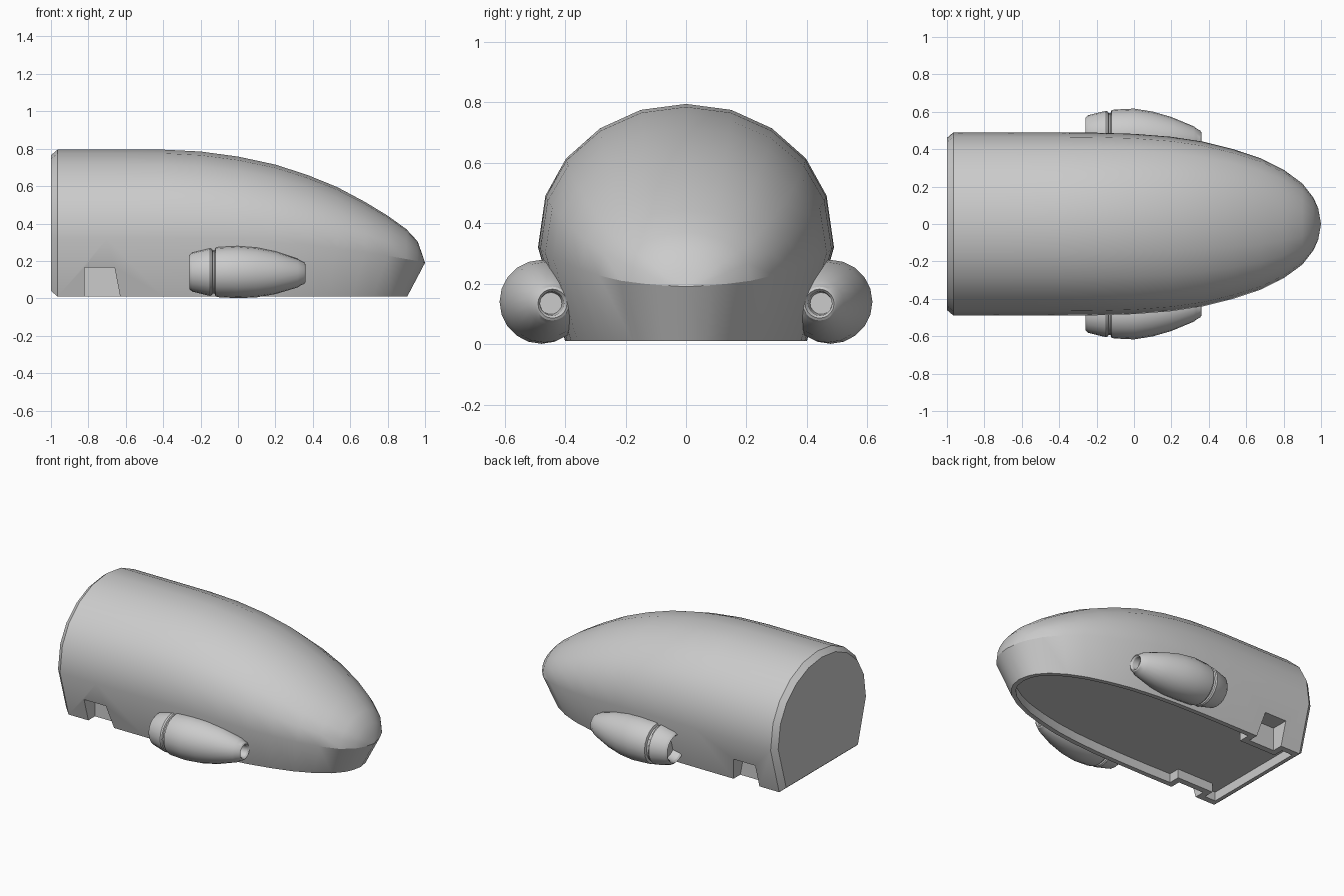
import bpy, bmesh, math

if "Cube" in bpy.data.objects:
    bpy.data.objects.remove(bpy.data.objects["Cube"])

# Hull stations: x, half width, crease height, roof height
STATIONS = [(-0.965, .49, .32, .795), (-0.7, .49, .32, .795), (-0.4, .49, .32, .795),
            (-0.2, .488, .32, .785), (0, .482, .315, .758), (.2, .466, .302, .715),
            (.37, .44, .285, .66), (.53, .40, .267, .595), (.68, .35, .247, .515),
            (.80, .29, .228, .442), (.90, .217, .21, .37), (.96, .14, .2, .305),
            (.985, .083, .195, .235), (1, 0, .19, .19)]
# Dome section, as fractions of half width and of roof rise
DOME = [(1, 0), (.95, .36), (.81, .62), (.58, .83), (.306, .958), (0, 1)]
FLOOR = .01


def finish(bm, name):
    bmesh.ops.remove_doubles(bm, verts=bm.verts, dist=1e-5)
    bmesh.ops.recalc_face_normals(bm, faces=bm.faces)
    me = bpy.data.meshes.new(name)
    bm.to_mesh(me)
    bm.free()
    ob = bpy.data.objects.new(name, me)
    bpy.context.collection.objects.link(ob)
    return ob


def select(ob):
    bpy.ops.object.select_all(action='DESELECT')
    ob.select_set(True)
    bpy.context.view_layer.objects.active = ob


def smooth(ob, angle=30):
    select(ob)
    bpy.ops.object.shade_smooth_by_angle(angle=math.radians(angle))


def loft(bm, rings):
    rows = [[bm.verts.new(p) for p in r] for r in rings]
    n = len(rows[0])
    for a, b in zip(rows, rows[1:]):
        for i in range(n):
            j = (i + 1) % n
            bm.faces.new((a[i], a[j], b[j], b[i]))
    return rows


def prism(name, pts, offset):
    bm = bmesh.new()
    f = bm.faces.new([bm.verts.new(p) for p in pts])
    top = bmesh.ops.extrude_face_region(bm, geom=[f])
    bmesh.ops.translate(bm, vec=offset,
                        verts=[v for v in top['geom'] if isinstance(v, bmesh.types.BMVert)])
    ob = finish(bm, name)
    ob.hide_render = True
    return ob


def cut(target, cutter):
    select(target)
    m = target.modifiers.new('cut', 'BOOLEAN')
    m.operation = 'DIFFERENCE'
    m.solver = 'EXACT'
    m.object = cutter
    bpy.ops.object.modifier_apply(modifier=m.name)
    bpy.data.objects.remove(cutter)


def bottom_x(x):
    return x if x < -.2 else -.2 + (x + .2) * 1.105 / 1.2


def section(x, w, zc, zt):
    half = [(bottom_x(x), w * .4 / .49, FLOOR)]
    half += [(x, w * u, zc + (zt - zc) * v) for u, v in DOME]
    return half + [(px, -py, pz) for px, py, pz in reversed(half[:-1])]


# Hull: lofted dome and tapered skirt with a chamfered flat tail
rings = [section(*s) for s in STATIONS]
tail = [(-1, y * .94, .04 + (z - FLOOR) * .725 / .785) for _, y, z in rings[0]]
bm = bmesh.new()
rows = loft(bm, [tail] + rings)
bm.faces.new(rows[0])
bmesh.ops.dissolve_degenerate(bm, dist=1e-5, edges=bm.edges)
hull = finish(bm, 'hull')

# Shallow recess in the underside, leaving blocks around the side notches
side = [(-.94, .36), (-.86, .36), (-.86, .29), (-.59, .29), (-.59, .365)]
side += [(bottom_x(x) - .03 * max(0, x), w * .4 / .49 * .92)
         for x, w, _, _ in STATIONS[2:-1]]
outline = side + [(.872, 0)] + [(x, -y) for x, y in reversed(side)]
cut(hull, prism('recess_cutter', [(x, y, -.1) for x, y in outline], (0, 0, .17)))

# Side notches near the tail
for s in (-1, 1):
    pts = [(-.82, -.05), (-.62, -.05), (-.63, FLOOR), (-.66, .165), (-.82, .165)]
    cut(hull, prism('notch_cutter', [(x, s * .33, z) for x, z in pts], (0, s * .3, 0)))
smooth(hull)

# Engine pods: turned profile (x, radius) with hollow ends and a groove
POD = [(-.2, .0), (-.2, .07), (-.25, .08), (-.26, .09), (-.245, .104), (-.15, .127),
       (-.14, .123), (-.135, .115), (-.125, .115), (-.12, .13), (-.105, .134), (0, .139),
       (.1, .133), (.2, .114), (.32, .076), (.332, .067), (.355, .056), (.36, .048),
       (.35, .04), (.31, .036), (.31, 0)]
SIDES = 20
for s, name in ((-1, 'engine_right'), (1, 'engine_left')):
    bm = bmesh.new()
    pod_rings = []
    for x, r in POD:
        t = max(0, x) / .36
        cy, cz = .478 - .036 * t, .14 - .006 * t
        pod_rings.append([(x, s * (cy + r * math.cos(a)), cz + r * math.sin(a))
                          for a in (math.tau * i / SIDES for i in range(SIDES))])
    loft(bm, pod_rings)
    bmesh.ops.dissolve_degenerate(bm, dist=1e-5, edges=bm.edges)
    smooth(finish(bm, name))
